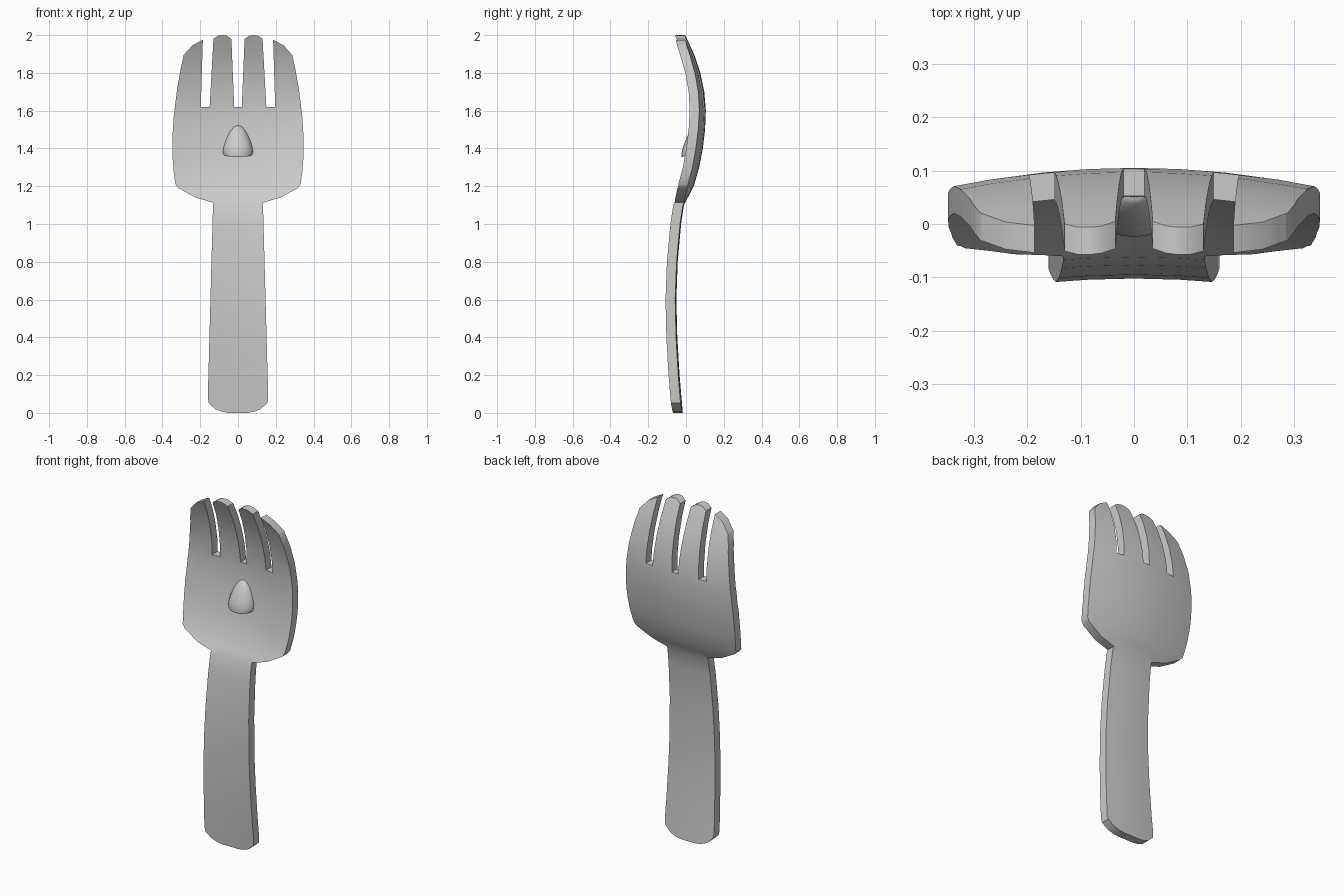
import bpy, bmesh, math
from mathutils import Vector

if "Cube" in bpy.data.objects:
    bpy.data.objects.remove(bpy.data.objects["Cube"])

grey = bpy.data.materials.new("plain grey")
grey.diffuse_color = (0.6, 0.6, 0.6, 1)
grey.use_nodes = True
grey.node_tree.nodes["Principled BSDF"].inputs["Base Color"].default_value = grey.diffuse_color

# Front depth along the length (z, y)
SPINE = [(0, -.068), (.2, -.085), (.4, -.097), (.6, -.102), (.8, -.095), (1.0, -.077),
         (1.1, -.062), (1.15, -.036), (1.2, -.01), (1.3, .019), (1.4, .038), (1.5, .05),
         (1.6, .054), (1.7, .046), (1.8, .025), (1.9, -.008), (2.0, -.055)]
THICK = 0.051


def depth(x, z):
    """Front surface: lengthwise bend plus a shallow sideways cup."""
    y = SPINE[-1][1]
    for (z0, y0), (z1, y1) in zip(SPINE, SPINE[1:]):
        if z <= z1:
            y = y0 + (y1 - y0) * (z - z0) / (z1 - z0)
            break
    return y - 0.037 * (x / 0.35) ** 2


def finish(bm, name, angle):
    bmesh.ops.recalc_face_normals(bm, faces=bm.faces)
    mesh = bpy.data.meshes.new(name)
    bm.to_mesh(mesh)
    bm.free()
    ob = bpy.data.objects.new(name, mesh)
    bpy.context.collection.objects.link(ob)
    mesh.materials.append(grey)
    bpy.ops.object.select_all(action='DESELECT')
    ob.select_set(True)
    bpy.context.view_layer.objects.active = ob
    bpy.ops.object.shade_smooth_by_angle(angle=math.radians(angle))
    return ob


# Fork body: half outline from the middle slot down to the handle end, mirrored
half = [(.02, 1.62), (.035, 1.98), (.06, 1.997), (.08, 2.0), (.105, 1.997), (.13, 1.98),
        (.15, 1.62), (.197, 1.62), (.186, 1.975), (.24, 1.947), (.287, 1.895),
        (.302, 1.83), (.323, 1.71), (.34, 1.57), (.348, 1.45), (.347, 1.36),
        (.34, 1.27), (.331, 1.21), (.316, 1.19), (.225, 1.14), (.132, 1.113),
        (.16, .08), (.155, .052), (.12, .02), (.085, .006), (.05, 0)]
outline = half + [(-x, z) for x, z in reversed(half)]
bm = bmesh.new()
bm.faces.new([bm.verts.new((x, 0, z)) for x, z in outline])


def cut(co, no):
    bmesh.ops.bisect_plane(bm, geom=bm.verts[:] + bm.edges[:] + bm.faces[:],
                           plane_co=co, plane_no=no, dist=1e-5)


for z, _ in SPINE[1:-1]:
    cut((0, 0, z), (0, 0, 1))
for x in (-.27, -.17, -.085, 0, .085, .17, .27):
    cut((x, 0, 0), (1, 0, 0))
for v in bm.verts:
    v.co.y = depth(v.co.x, v.co.z)
new = bmesh.ops.extrude_face_region(bm, geom=bm.faces[:])["geom"]
bmesh.ops.translate(bm, vec=(0, THICK, 0),
                    verts=[g for g in new if isinstance(g, bmesh.types.BMVert)])
finish(bm, "fork_body", 35)

# Nose: bullet dome leaning with the bowl, with a slightly sloped flat base
PROFILE = [(1.362, .076), (1.372, .081), (1.40, .079), (1.43, .071), (1.46, .059),
           (1.49, .043), (1.512, .025)]
N = 20
bm = bmesh.new()
rings = []
for z, r in PROFILE:
    ring = []
    for i in range(N):
        a = 2 * math.pi * i / N
        front = max(0, -math.sin(a))
        y = depth(0, z) + .006 + r * math.sin(a) * (.78 if front else .3)
        dz = -.007 * front + .006 * (1 - front) if z < 1.38 else 0
        ring.append(bm.verts.new((r * math.cos(a), y, z + dz)))
    rings.append(ring)
tip = bm.verts.new((0, depth(0, 1.525) + .004, 1.525))
for i in range(N):
    j = (i + 1) % N
    for a, b in zip(rings, rings[1:]):
        bm.faces.new((a[i], a[j], b[j], b[i]))
    bm.faces.new((rings[-1][i], rings[-1][j], tip))
bm.faces.new(rings[0])
finish(bm, "nose", 40)
